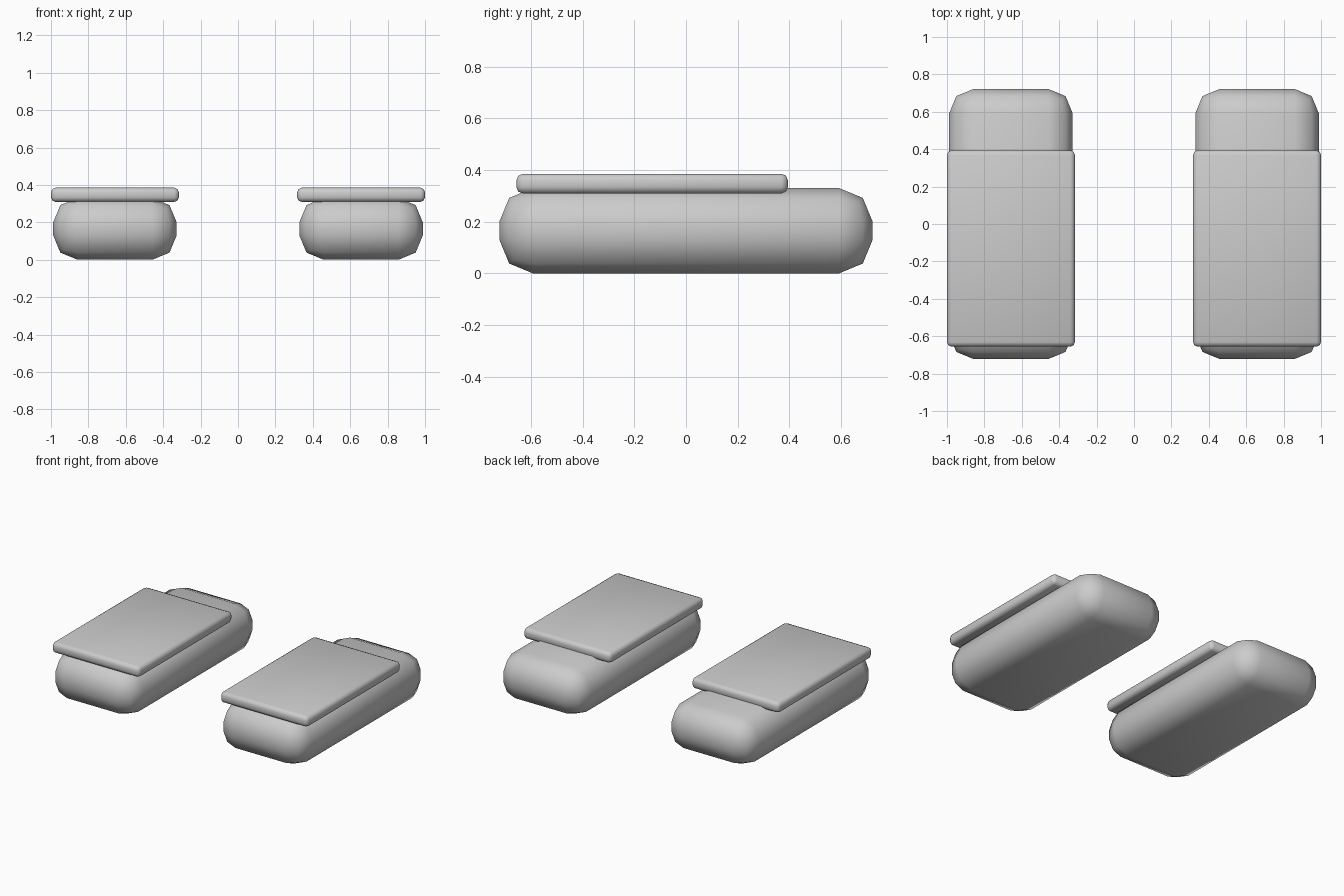
import bpy
import math

if "Cube" in bpy.data.objects:
    bpy.data.objects.remove(bpy.data.objects["Cube"])


def rounded_box(name, center, size, radius):
    bpy.ops.mesh.primitive_cube_add(size=1, location=center)
    ob = bpy.context.object
    ob.name = name
    ob.scale = size
    bpy.ops.object.transform_apply(location=False, rotation=False, scale=True)
    bevel = ob.modifiers.new("rounding", 'BEVEL')
    bevel.width = radius
    bevel.segments = 2
    bevel.limit_method = 'NONE'
    bpy.ops.object.modifier_apply(modifier=bevel.name)
    bpy.ops.object.shade_smooth_by_angle(angle=math.radians(50))
    return ob


for side, s in (("left", -1), ("right", 1)):
    # Soft block resting on the ground
    rounded_box(side + "_base", (s * 0.658, 0, 0.165), (0.66, 1.444, 0.33), 0.13)
    # Thin slab sunk slightly into the top, set toward the front
    rounded_box(side + "_top_plate", (s * 0.658, -0.131, 0.347), (0.684, 1.05, 0.076), 0.025)
